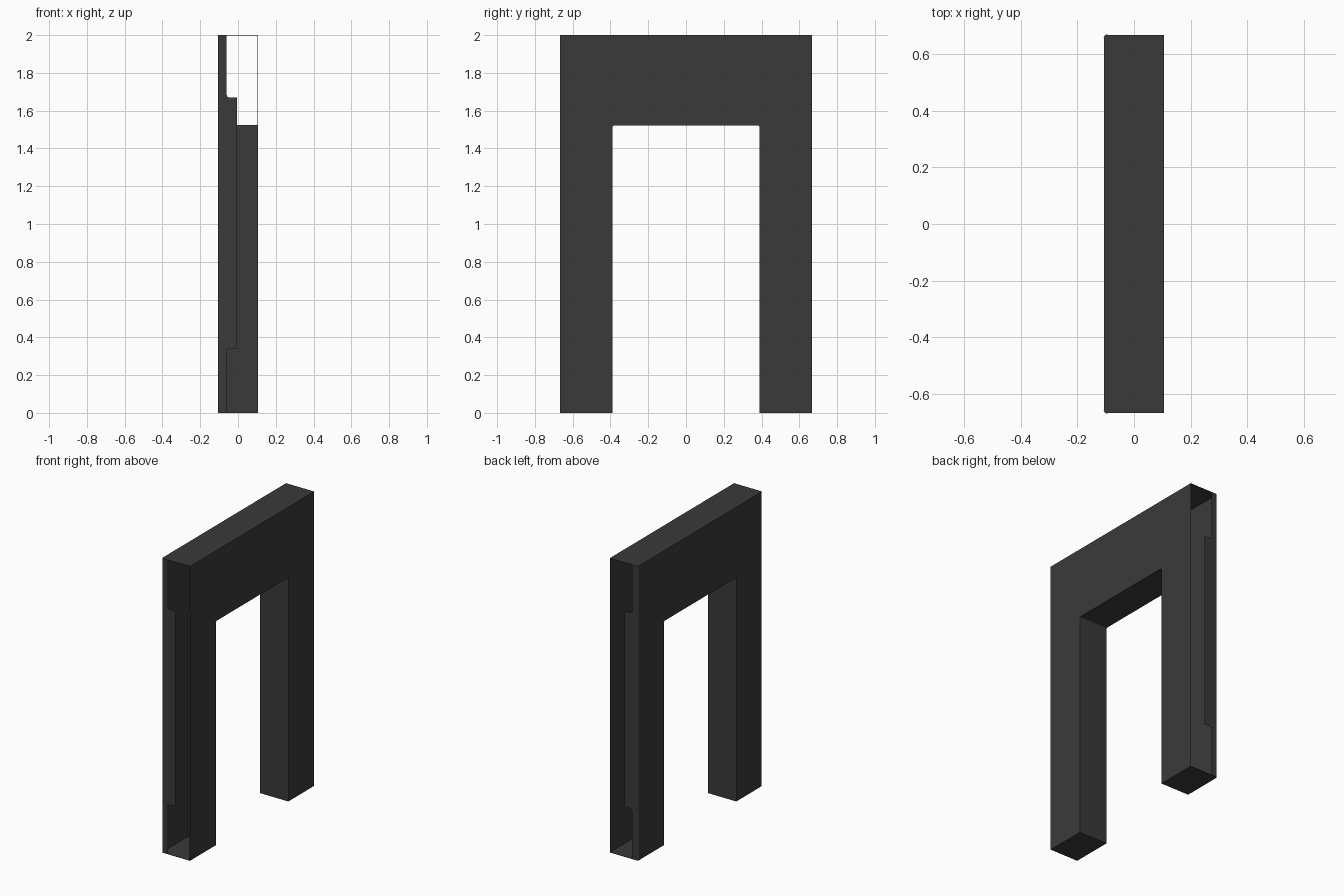
import bpy, math
from mathutils import Vector

cube = bpy.data.objects.get("Cube")
if cube:
    bpy.data.objects.remove(cube, do_unlink=True)

HALF_X, HALF_Y, TOP = 0.106, 0.667, 2.0
IN_Y, IN_Z = 0.39, 1.523      # clear opening
BEND = 0.012                  # sheet bend radius

steel = bpy.data.materials.new("dark grey steel")
steel.use_nodes = True
grey = (0.042, 0.042, 0.042, 1)
steel.diffuse_color = grey
steel.node_tree.nodes["Principled BSDF"].inputs["Base Color"].default_value = grey


def sheet(name, verts, faces):
    """Thin sheet part from a few faces."""
    mesh = bpy.data.meshes.new(name)
    mesh.from_pydata(verts, [], faces)
    mesh.materials.append(steel)
    obj = bpy.data.objects.new(name, mesh)
    bpy.context.collection.objects.link(obj)
    mod = obj.modifiers.new("thickness", 'SOLIDIFY')
    mod.thickness = 0.002
    mod.offset = 0
    return obj


def panel(name, outline, place):
    """Flat panel: 2D outline placed in space by a function."""
    return sheet(name, [place(a, b) for a, b in outline], [range(len(outline))])


def strip(name, path, place, lo, hi):
    """Open strip: 2D path swept between two offsets."""
    n = len(path)
    verts = [place(a, b, t) for t in (lo, hi) for a, b in path]
    return sheet(name, verts, [(i, i + 1, n + i + 1, n + i) for i in range(n - 1)])


def arc(cx, cy, r, start, end, steps=5):
    angles = [math.radians(start + (end - start) * i / steps) for i in range(steps + 1)]
    return [(cx + r * math.cos(a), cy + r * math.sin(a)) for a in angles]


# Inner edge of the opening, with rounded head corners
opening = ([(-IN_Y, 0)] + arc(-IN_Y + BEND, IN_Z - BEND, BEND, 180, 90)
           + arc(IN_Y - BEND, IN_Z - BEND, BEND, 90, 0) + [(IN_Y, 0)])


def face_outline(w):
    return opening + [(w, 0), (w, TOP), (-w, TOP), (-w, 0)]


# Broad faces and lining of the opening
panel("right_face", face_outline(HALF_Y), lambda y, z: (HALF_X - 0.001, y, z))
panel("left_face", face_outline(HALF_Y - BEND), lambda y, z: (-HALF_X + 0.001, y, z))
strip("opening_lining", opening, lambda y, z, x: (x, y, z), -HALF_X, HALF_X)

# Top cap, with the two bent corners
corner = arc(-HALF_X + BEND, HALF_Y - BEND, BEND, 90, 180)
cap = ([(HALF_X, HALF_Y)] + corner
       + [(x, -y) for x, y in reversed(corner)] + [(HALF_X, -HALF_Y)])
panel("top_cap", cap, lambda x, y: (x, y, TOP - 0.001))

# Stepped flange with a wider middle tab
FLANGE, TAB, LOW, HIGH = -0.06, -0.004, 0.34, 1.67
flange = ([(-HALF_X + BEND, 0), (FLANGE, 0)]
          + arc(FLANGE + 0.015, LOW - 0.015, 0.015, 180, 90) + [(TAB, LOW), (TAB, HIGH)]
          + arc(FLANGE + 0.015, HIGH + 0.015, 0.015, 270, 180)
          + [(FLANGE, TOP), (-HALF_X + BEND, TOP)])

for side, name in ((-1, "front"), (1, "back")):
    foot = [(HALF_X, HALF_Y)] + corner + [(-HALF_X, IN_Y), (HALF_X, IN_Y)]
    panel(name + "_foot_plate", foot, lambda x, y: (x, side * y, 0.001))
    panel(name + "_flange", flange, lambda x, z: (x, side * (HALF_Y - 0.001), z))
    strip(name + "_bent_edge", corner, lambda x, y, z: (x, side * y, z), 0, TOP)
